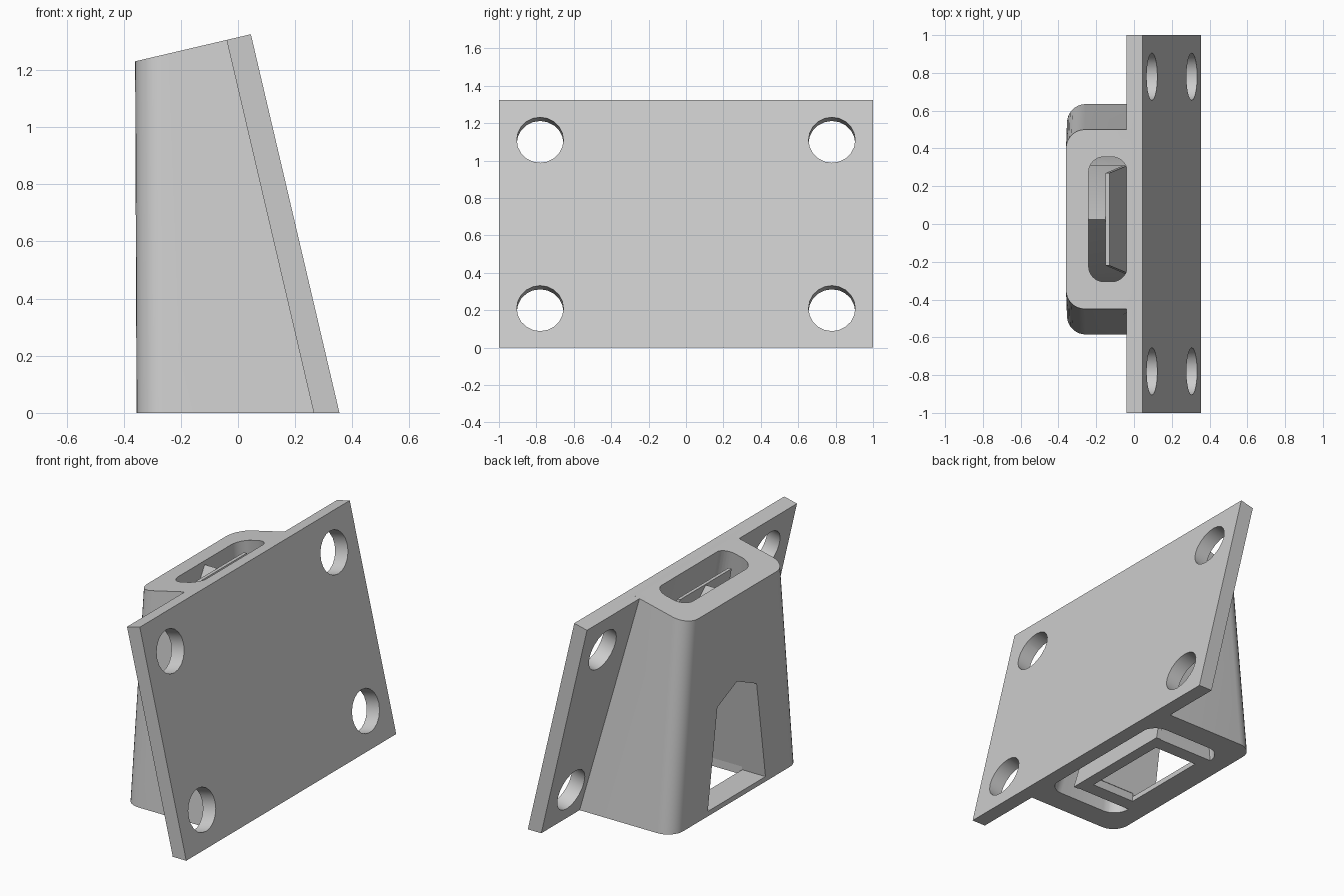
import bpy, bmesh, math
from mathutils import Matrix, Vector

if "Cube" in bpy.data.objects:
    bpy.data.objects.remove(bpy.data.objects["Cube"])

grey = bpy.data.materials.new("light_grey")
grey.diffuse_color = (0.6, 0.6, 0.6, 1)
grey.use_nodes = True
grey.node_tree.nodes["Principled BSDF"].inputs["Base Color"].default_value = grey.diffuse_color

CY = 0.025            # centre of the socket across the plate
LEAN = 0.234          # lean of the plate, x per unit z


def top_z(x):
    """Height of the sloping top plane."""
    return 1.325 + LEAN * (x - 0.045)


def loft(name, a, b):
    """Closed solid between two rings with the same number of points."""
    bm = bmesh.new()
    ra = [bm.verts.new(p) for p in a]
    rb = [bm.verts.new(p) for p in b]
    n = len(a)
    bm.faces.new(ra[::-1])
    bm.faces.new(rb)
    for i in range(n):
        j = (i + 1) % n
        bm.faces.new((ra[i], ra[j], rb[j], rb[i]))
    bmesh.ops.recalc_face_normals(bm, faces=bm.faces)
    me = bpy.data.meshes.new(name)
    bm.to_mesh(me)
    bm.free()
    me.materials.append(grey)
    ob = bpy.data.objects.new(name, me)
    bpy.context.collection.objects.link(ob)
    return ob


def combine(target, other, op):
    """Apply a boolean and discard the helper."""
    m = target.modifiers.new("bool", 'BOOLEAN')
    m.operation, m.solver, m.object = op, 'EXACT', other
    bpy.context.view_layer.objects.active = target
    bpy.ops.object.modifier_apply(modifier=m.name)
    bpy.data.objects.remove(other)


def rounded(x0, x1, half, r_left, r_right, steps=8):
    """Rounded rectangle in plan, counter-clockwise."""
    pts = []
    for right, sy, r, start in ((True, 1, r_right, 0), (False, 1, r_left, 90),
                                (False, -1, r_left, 180), (True, -1, r_right, 270)):
        ox = x1 - r if right else x0 + r
        for i in range(steps + 1 if r else 1):
            a = math.radians(start + 90 * i / steps)
            dx, dy = (r * math.cos(a), r * math.sin(a)) if r else (0, 0)
            pts.append((ox + dx, CY + sy * (half - r) + dy))
    return pts


def tapered(name, low, high, t0=0.0, t1=1.0):
    """Solid from a plan on the ground to a plan on the sloping top."""
    lo = [Vector((x, y, 0)) for x, y in low]
    hi = [Vector((x, y, top_z(x))) for x, y in high]
    ring = lambda t: [p + (q - p) * t for p, q in zip(lo, hi)]
    return loft(name, ring(t0), ring(t1))


# Leaning mounting plate
profile = [(0.355, 0), (0.045, top_z(0.045)), (-0.04, top_z(-0.04)), (0.265, 0)]
plate = loft("mounting_plate", [(x, -1, z) for x, z in profile],
             [(x, 1, z) for x, z in profile])

# Flared socket with a rounded hollow
body = tapered("socket", rounded(-0.355, 0.30, 0.61, 0.1, 0),
               rounded(-0.36, 0.0, 0.475, 0.1, 0))
hollow = tapered("hollow", rounded(-0.24, 0.27, 0.465, 0.1, 0.1),
                 rounded(-0.24, -0.036, 0.33, 0.08, 0.08), -0.05, 1.03)
combine(body, hollow, 'DIFFERENCE')
combine(plate, body, 'UNION')

# Screw holes square to the plate
tilt = math.atan(LEAN)
for y in (-0.78, 0.78):
    for z in (0.21, 1.11):
        c = Vector((0.355 - LEAN * z, y, z))
        frame = Matrix.Translation(c) @ Matrix.Rotation(-tilt, 4, 'Y')
        ring = [(0.125 * math.cos(math.tau * i / 20), 0.125 * math.sin(math.tau * i / 20))
                for i in range(20)]
        hole = loft("hole", [frame @ Vector((-0.13, a, b)) for a, b in ring],
                    [frame @ Vector((0.1, a, b)) for a, b in ring])
        combine(plate, hole, 'DIFFERENCE')


def house(half_low, half_eave, z0, eave, ridge, x_left, x_right):
    """Gabled profile at a fixed left x and a leaning right end."""
    p = [(-half_low, z0), (half_low, z0), (half_eave, eave), (0, ridge), (-half_eave, eave)]
    return ([(x_left, CY + y, z) for y, z in p],
            [(x_right - LEAN * z, CY + y, z) for y, z in p])


# Gabled core behind a flat inner wall
core = loft("core", *house(0.36, 0.285, 0, 0.75, 1.235, -0.30, 0.15))
wall = loft("inner_wall",
            [(x, CY + y, 0) for x, y in ((0.13, -0.365), (0.16, -0.365), (0.16, 0.365), (0.13, 0.365))],
            [(x, CY + y, 1.24) for x, y in ((-0.15, -0.245), (-0.13, -0.245),
                                            (-0.13, 0.245), (-0.15, 0.245))])
combine(core, wall, 'UNION')
combine(plate, core, 'UNION')

# Gabled window through the rear wall and its opening in the floor
combine(plate, loft("window", *house(0.275, 0.187, 0.03, 0.625, 0.71, -0.5, 0.10)), 'DIFFERENCE')
floor = [(-0.2, -0.25), (0.09, -0.25), (0.09, 0.30), (-0.2, 0.30)]
combine(plate, loft("floor_opening", [(x, y, -0.1) for x, y in floor],
                    [(x, y, 0.05) for x, y in floor]), 'DIFFERENCE')

# Smooth the rounded corners and keep the edges sharp
plate.name = "wall_mount_socket"
bpy.ops.object.select_all(action='DESELECT')
plate.select_set(True)
bpy.context.view_layer.objects.active = plate
bpy.ops.object.shade_smooth_by_angle(angle=math.radians(30))
